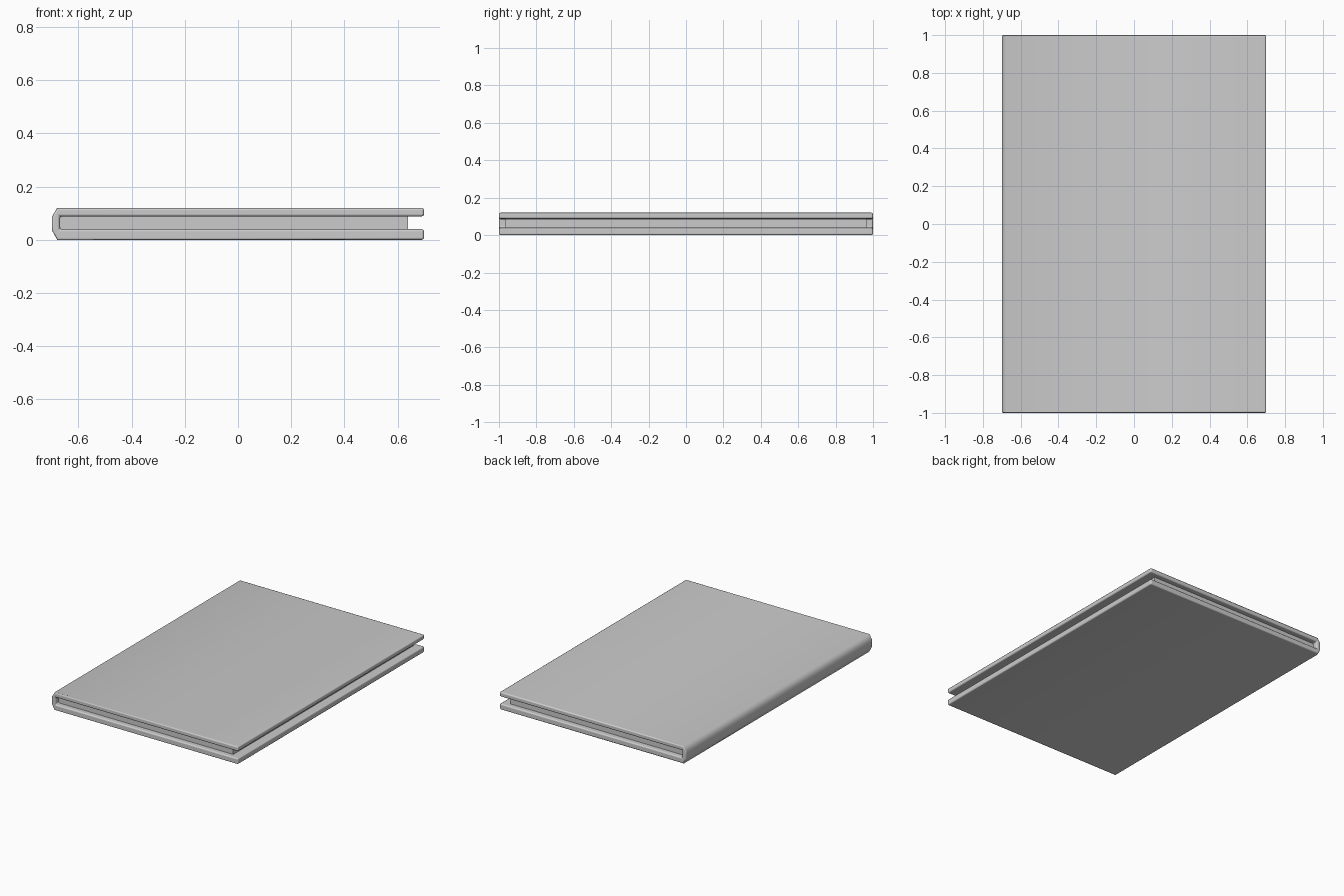
import bpy, bmesh
from math import radians

if "Cube" in bpy.data.objects:
    bpy.data.objects.remove(bpy.data.objects["Cube"])


def extrude_profile(name, points, half_length, bevel):
    """Extrude an XZ outline along Y and soften its edges."""
    bm = bmesh.new()
    face = bm.faces.new([bm.verts.new((x, -half_length, z)) for x, z in points])
    ext = bmesh.ops.extrude_face_region(bm, geom=[face])
    verts = [g for g in ext["geom"] if isinstance(g, bmesh.types.BMVert)]
    bmesh.ops.translate(bm, verts=verts, vec=(0, 2 * half_length, 0))
    bmesh.ops.recalc_face_normals(bm, faces=bm.faces)
    mesh = bpy.data.meshes.new(name)
    bm.to_mesh(mesh)
    bm.free()
    obj = bpy.data.objects.new(name, mesh)
    bpy.context.collection.objects.link(obj)
    bpy.context.view_layer.objects.active = obj
    obj.select_set(True)
    bpy.ops.object.shade_smooth_by_angle(angle=radians(65))
    if bevel:
        mod = obj.modifiers.new("soft_edges", "BEVEL")
        mod.width = bevel
        mod.segments = 2
        mod.limit_method = "ANGLE"
        mod.angle_limit = radians(65)
        mod.harden_normals = True
    obj.select_set(False)
    return obj


# Wrap-around cover: bottom board, chamfered spine, top board
extrude_profile("cover", [
    (0.70, 0.0), (0.70, 0.04), (-0.67, 0.04), (-0.67, 0.088),
    (0.70, 0.088), (0.70, 0.12), (-0.68, 0.12), (-0.70, 0.087),
    (-0.70, 0.036), (-0.68, 0.0)], 1.0, 0.009)

# Page block set back from the cover edges
extrude_profile("pages", [
    (-0.67, 0.038), (0.64, 0.038), (0.64, 0.087), (-0.67, 0.087)], 0.965, 0)
